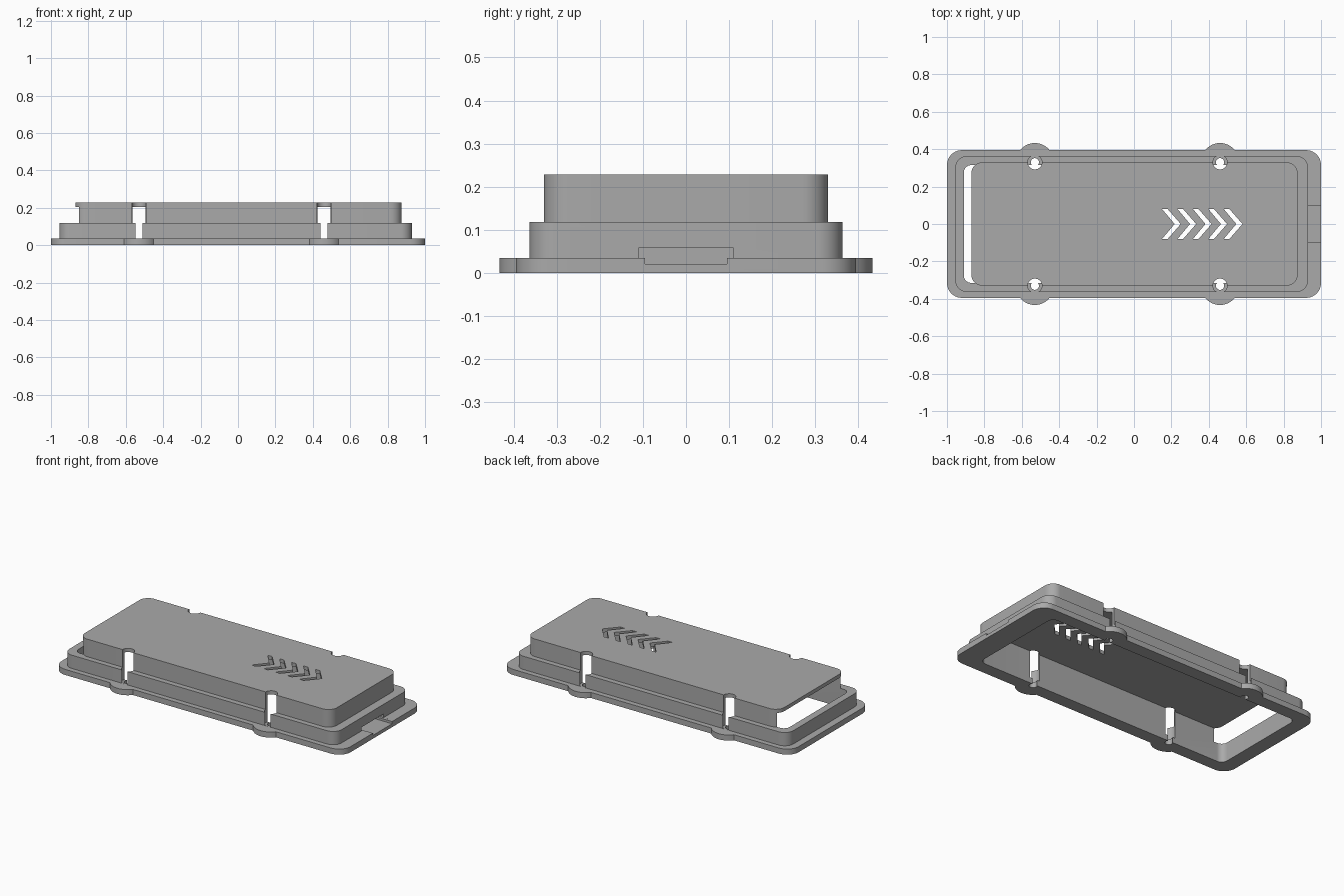
import bpy, bmesh, math

if "Cube" in bpy.data.objects:
    bpy.data.objects.remove(bpy.data.objects["Cube"], do_unlink=True)

grey = bpy.data.materials.new("plain grey")
grey.use_nodes = True
grey.diffuse_color = (0.4, 0.4, 0.4, 1)
grey.node_tree.nodes["Principled BSDF"].inputs["Base Color"].default_value = (0.4, 0.4, 0.4, 1)


def arc(cx, cy, r, a0, a1, n=10):
    """Points along an arc, angles in degrees."""
    return [(cx + r * math.cos(math.radians(a0 + (a1 - a0) * i / n)),
             cy + r * math.sin(math.radians(a0 + (a1 - a0) * i / n))) for i in range(n + 1)]


def rounded(x0, x1, y, r):
    """Rounded rectangle, symmetric in y."""
    return (arc(x1 - r, y - r, r, 0, 90) + arc(x0 + r, y - r, r, 90, 180)
            + arc(x0 + r, r - y, r, 180, 270) + arc(x1 - r, r - y, r, 270, 360))


def circle(cx, cy, r):
    return arc(cx, cy, r, 0, 360, 32)[:-1]


def box(x0, x1, y):
    return [(x0, -y), (x1, -y), (x1, y), (x0, y)]


def prism(name, points, z0, z1):
    bm = bmesh.new()
    face = bm.faces.new([bm.verts.new((x, y, z0)) for x, y in points])
    top = bmesh.ops.extrude_face_region(bm, geom=[face])["geom"]
    for v in top:
        if isinstance(v, bmesh.types.BMVert):
            v.co.z = z1
    bmesh.ops.recalc_face_normals(bm, faces=bm.faces)
    mesh = bpy.data.meshes.new(name)
    bm.to_mesh(mesh)
    bm.free()
    mesh.materials.append(grey)
    obj = bpy.data.objects.new(name, mesh)
    bpy.context.collection.objects.link(obj)
    return obj


def combine(target, other, operation):
    """Apply a boolean and remove the helper."""
    bpy.context.view_layer.objects.active = target
    mod = target.modifiers.new(operation, "BOOLEAN")
    mod.operation = operation
    mod.solver = "EXACT"
    mod.object = other
    bpy.ops.object.modifier_apply(modifier=mod.name)
    bpy.data.objects.remove(other, do_unlink=True)


# Base flange outline with four screw lugs
LUG_X, LUG_Y, LUG_R, EDGE, CORNER = (-0.53, 0.46), 0.333, 0.1, 0.395, 0.08
a = math.degrees(math.asin((EDGE - LUG_Y) / LUG_R))
half = arc(1 - CORNER, EDGE - CORNER, CORNER, 0, 90)
for x in reversed(LUG_X):
    half += arc(x, LUG_Y, LUG_R, a, 180 - a, 16)
half += arc(CORNER - 1, EDGE - CORNER, CORNER, 90, 180)
case = prism("stepped_case", half + [(x, -y) for x, y in reversed(half)], 0, 0.035)

# Middle step and top cover
combine(case, prism("middle_step", rounded(-0.955, 0.93, 0.363, 0.06), 0.01, 0.118), "UNION")
combine(case, prism("top_cover", rounded(-0.87, 0.875, 0.33, 0.06), 0.02, 0.228), "UNION")

# Inner cavity, which also opens the slot at the left end
combine(case, prism("cavity", rounded(-0.91, 0.86, 0.315, 0.04), -0.1, 0.205), "DIFFERENCE")

# Screw channels and screw holes
for x in LUG_X:
    for y in (-0.33, 0.33):
        combine(case, prism("channel", circle(x, y, 0.038), 0.0355, 0.3), "DIFFERENCE")
        combine(case, prism("screw_hole", circle(x, y, 0.022), -0.1, 0.1), "DIFFERENCE")

# Connector opening in the end wall and flange
combine(case, prism("port", box(0.84, 0.96, 0.11), 0.0345, 0.058), "DIFFERENCE")
combine(case, prism("port_floor", box(0.84, 1.1, 0.095), 0.021, 0.05), "DIFFERENCE")

# Row of chevron vents in the cover
for i in range(5):
    s = 0.0825 * i
    points = [(0.15, 0.08), (0.18, 0.08), (0.25, 0), (0.18, -0.08), (0.15, -0.08), (0.217, 0)]
    combine(case, prism("vent", [(x + s, y) for x, y in points], 0.15, 0.3), "DIFFERENCE")

# Smooth round corners, crisp edges
bpy.ops.object.select_all(action="DESELECT")
case.select_set(True)
bpy.context.view_layer.objects.active = case
bpy.ops.object.shade_smooth_by_angle(angle=math.radians(30))
